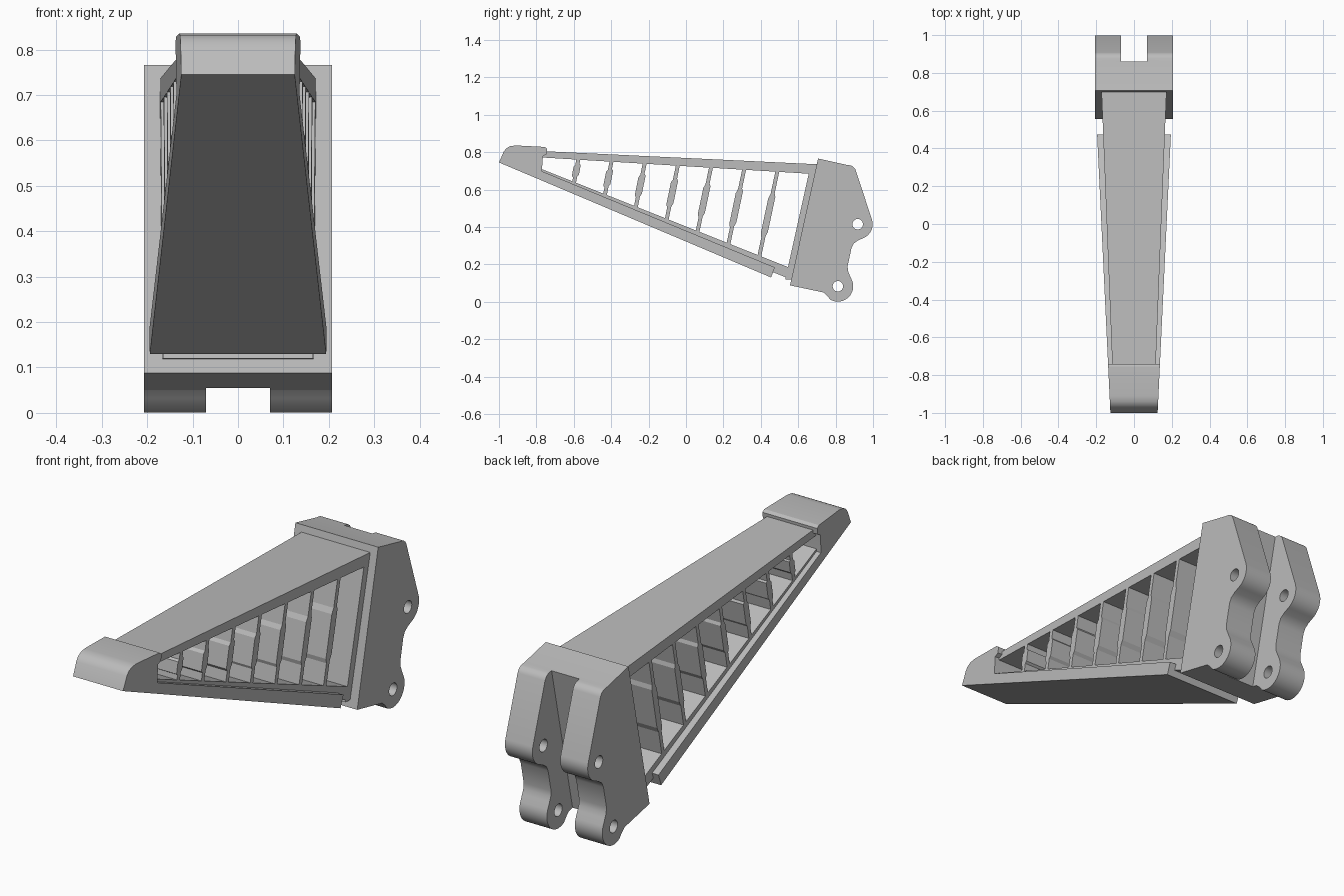
import bpy, bmesh
from math import cos, sin, radians

cube = bpy.data.objects.get("Cube")
if cube:
    bpy.data.objects.remove(cube)

grey = bpy.data.materials.new("light grey")
grey.use_nodes = True
COLOUR = (0.5, 0.5, 0.5, 1)
grey.diffuse_color = COLOUR
grey.node_tree.nodes["Principled BSDF"].inputs["Base Color"].default_value = COLOUR


def arc(cy, cz, r, start, end, n=12):
    angles = [radians(start + (end - start) * i / n) for i in range(n + 1)]
    return [(cy + r * cos(a), cz + r * sin(a)) for a in angles]


def prism(name, profile, half_width):
    """Side profile (y, z) spread across x to a half width that depends on y."""
    bm = bmesh.new()
    sides = [[bm.verts.new((s * half_width(y), y, z)) for y, z in profile] for s in (-1, 1)]
    bm.faces.new(sides[0])
    bm.faces.new(sides[1][::-1])
    n = len(profile)
    for i in range(n):
        j = (i + 1) % n
        bm.faces.new((sides[0][i], sides[1][i], sides[1][j], sides[0][j]))
    bmesh.ops.recalc_face_normals(bm, faces=bm.faces)
    mesh = bpy.data.meshes.new(name)
    bm.to_mesh(mesh)
    bm.free()
    mesh.materials.append(grey)
    obj = bpy.data.objects.new(name, mesh)
    bpy.context.collection.objects.link(obj)
    return obj


def smooth(obj):
    bpy.ops.object.select_all(action="DESELECT")
    obj.select_set(True)
    bpy.context.view_layer.objects.active = obj
    bpy.ops.object.shade_smooth_by_angle(angle=radians(30))


def cut(obj, cutter):
    mod = obj.modifiers.new("cut", "BOOLEAN")
    mod.operation = "DIFFERENCE"
    mod.solver = "EXACT"
    mod.object = cutter
    bpy.context.view_layer.objects.active = obj
    bpy.ops.object.modifier_apply(modifier=mod.name)
    bpy.data.objects.remove(cutter)


def outer(y):
    return 0.125 + 0.0476 * (y + 1)


def inner(y):
    return 0.115 + 0.0396 * (y + 0.74)


def lean(y, z):
    """y on a line through (y, 0) leaning back like the mounting bracket."""
    return y + 0.222 * z


# Nose and the wide sole plate
smooth(prism("nose", [(-1, .745), (-.77, .648), (-.77, .71), (-.765, .78), (-.745, .79),
                      (-.742, .818), (-.755, .828), (-.91, .836), (-.94, .832),
                      (-.962, .82), (-.975, .802)], outer))
prism("sole_plate", [(-.77, .648), (.455, .13), (.475, .184), (-.77, .698)], outer)

# Narrower floor above the sole, and the top plate
prism("floor_plate", [(-.78, .66), (.57, .116), (.58, .172), (-.78, .713)], inner)
prism("top_plate", [(-.775, .772), (.69, .683), (.71, .735), (-.775, .806)], inner)

# Frame against the bracket
prism("end_frame", [(lean(.504, .12), .12), (lean(.55, .12), .12),
                    (lean(.55, .72), .72), (lean(.504, .72), .72)], inner)

# Leaning cross ribs with a thicker middle
for i in range(7):
    top_y, low_y = -.575 + .177 * i, -.598 + .165 * i
    top_z, low_z = .765 - .0125 * i, .64 - .066 * i
    front, back = [], []
    for t, half in ((-.04, .011), (.25, .011), (.3, .019), (.72, .019), (.77, .011), (1.04, .011)):
        y, z = top_y + (low_y - top_y) * t, top_z + (low_z - top_z) * t
        front.append((y - half, z - half * .2))
        back.append((y + half, z + half * .2))
    prism(f"rib_{i + 1}", front + back[::-1], inner)

# Mounting bracket with two lugs
profile = [(.556, .088), (.706, .766), (.86, .732)]
profile += arc(.868, .689, .042, 75, 20, 5)
profile += arc(.918, .415, .08, 17, -68)
profile += [(.92, .328), (.897, .312), (.885, .288), (.864, .19), (.866, .165), (.875, .143)]
profile += arc(.812, .083, .082, 22, -120, 16)
profile += [(.755, .032), (.735, .05)]
bracket = prism("mounting_bracket", profile, lambda y: .207)

# Slot between the lugs, and the pin holes
cut(bracket, prism("slot_cutter", [(lean(.698, -.1), -.1), (1.2, -.1),
                                   (1.2, .9), (lean(.698, .9), .9)], lambda y: .07))
for cy, cz in ((.918, .415), (.812, .083)):
    cut(bracket, prism("hole_cutter", arc(cy, cz, .028, 0, 345, 23), lambda y: .4))
smooth(bracket)
